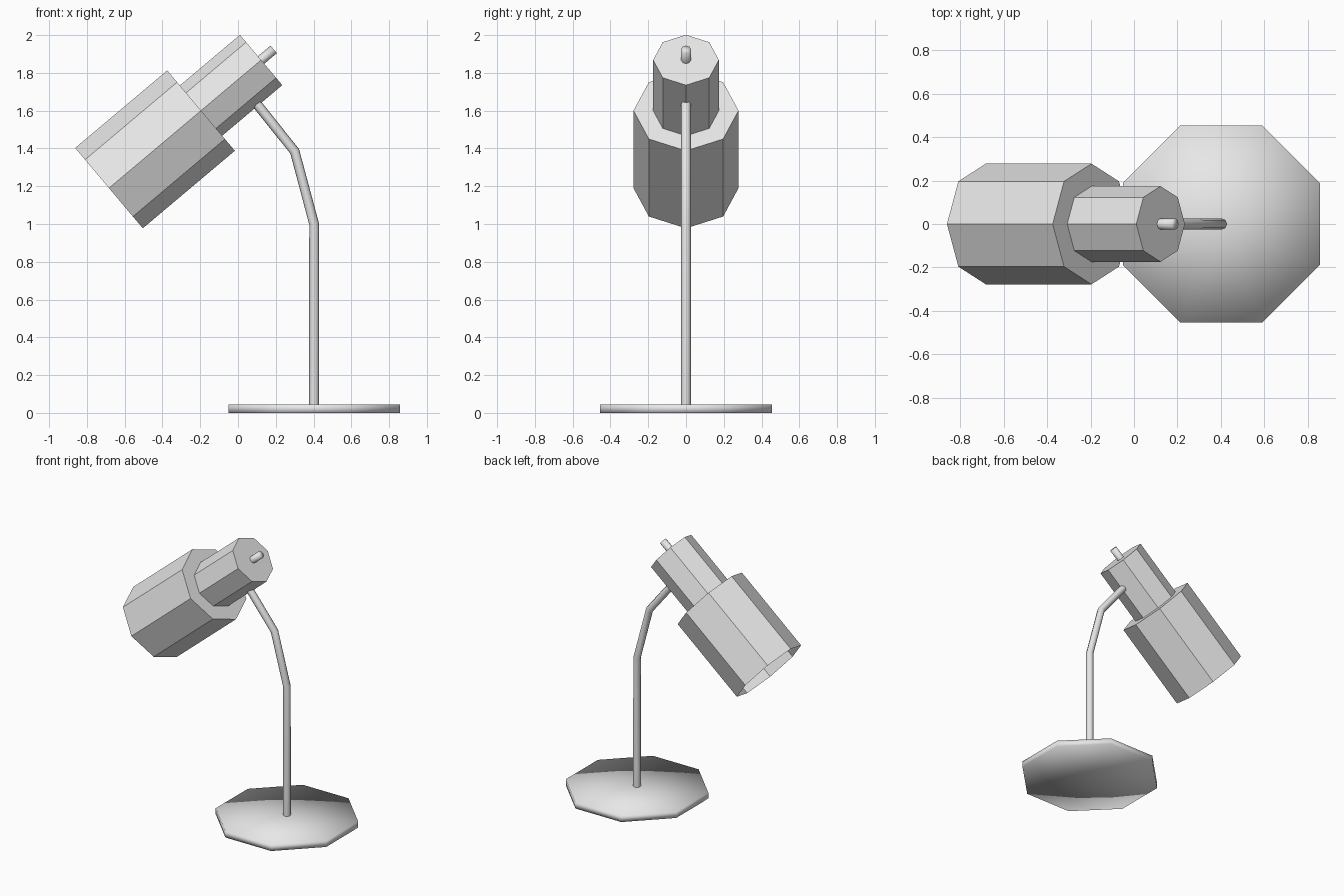
import bpy
import bmesh
from math import cos, sin, pi, radians
from mathutils import Matrix

cube = bpy.data.objects.get("Cube")
if cube:
    bpy.data.objects.remove(cube, do_unlink=True)

# Single painted-metal colour
grey = bpy.data.materials.new("plain grey")
grey.use_nodes = True
colour = (0.8, 0.8, 0.8, 1)
grey.diffuse_color = colour
grey.node_tree.nodes["Principled BSDF"].inputs["Base Color"].default_value = colour


def lathe(name, profile, matrix, phase=0.0, sides=8, smooth=False):
    """Turn (radius, height) points about local z; radius 0 closes the end."""
    bm = bmesh.new()
    rings = []
    for r, h in profile:
        count = sides if r else 1
        rings.append([bm.verts.new((r * cos(phase + 2 * pi * i / sides),
                                    r * sin(phase + 2 * pi * i / sides), h))
                      for i in range(count)])
    for a, b in zip(rings, rings[1:]):
        for i in range(sides):
            j = (i + 1) % sides
            corners = [a[i % len(a)], a[j % len(a)], b[j % len(b)], b[i % len(b)]]
            face = bm.faces.new(list(dict.fromkeys(corners)))
            face.smooth = smooth
    mesh = bpy.data.meshes.new(name)
    bm.to_mesh(mesh)
    bm.free()
    mesh.materials.append(grey)
    obj = bpy.data.objects.new(name, mesh)
    obj.matrix_world = matrix
    bpy.context.collection.objects.link(obj)
    return obj


# Octagonal foot, softly shaded
foot_x = 0.403
lathe("base", [(0, 0), (0.492, 0), (0.492, 0.045), (0, 0.045)],
      Matrix.Translation((foot_x, 0, 0)), phase=pi / 8, smooth=True)

# Stepped shade, open at its lower end, tilted towards -x
tilt = Matrix.Translation((-0.683, 0, 1.19)) @ Matrix.Rotation(radians(49.9), 4, 'Y')
lathe("lamp_shade",
      [(0.278, 0), (0.278, 0.637), (0.174, 0.637), (0.174, 1.053), (0, 1.053)], tilt)

# Switch knob on the back of the shade
lathe("switch_knob", [(0.026, 1.04), (0.026, 1.14), (0, 1.14)], tilt, smooth=True)

# Bent stem carrying the shade
curve = bpy.data.curves.new("stem", 'CURVE')
curve.dimensions = '3D'
curve.bevel_depth = 0.026
curve.bevel_resolution = 2
curve.use_fill_caps = True
path = [(foot_x, 0.03), (foot_x, 1.0), (0.3, 1.385), (0.1, 1.635)]
spline = curve.splines.new('POLY')
spline.points.add(len(path) - 1)
for point, (x, z) in zip(spline.points, path):
    point.co = (x, 0, z, 1)
spline.use_smooth = True
curve.materials.append(grey)
bpy.context.collection.objects.link(bpy.data.objects.new("stem", curve))
